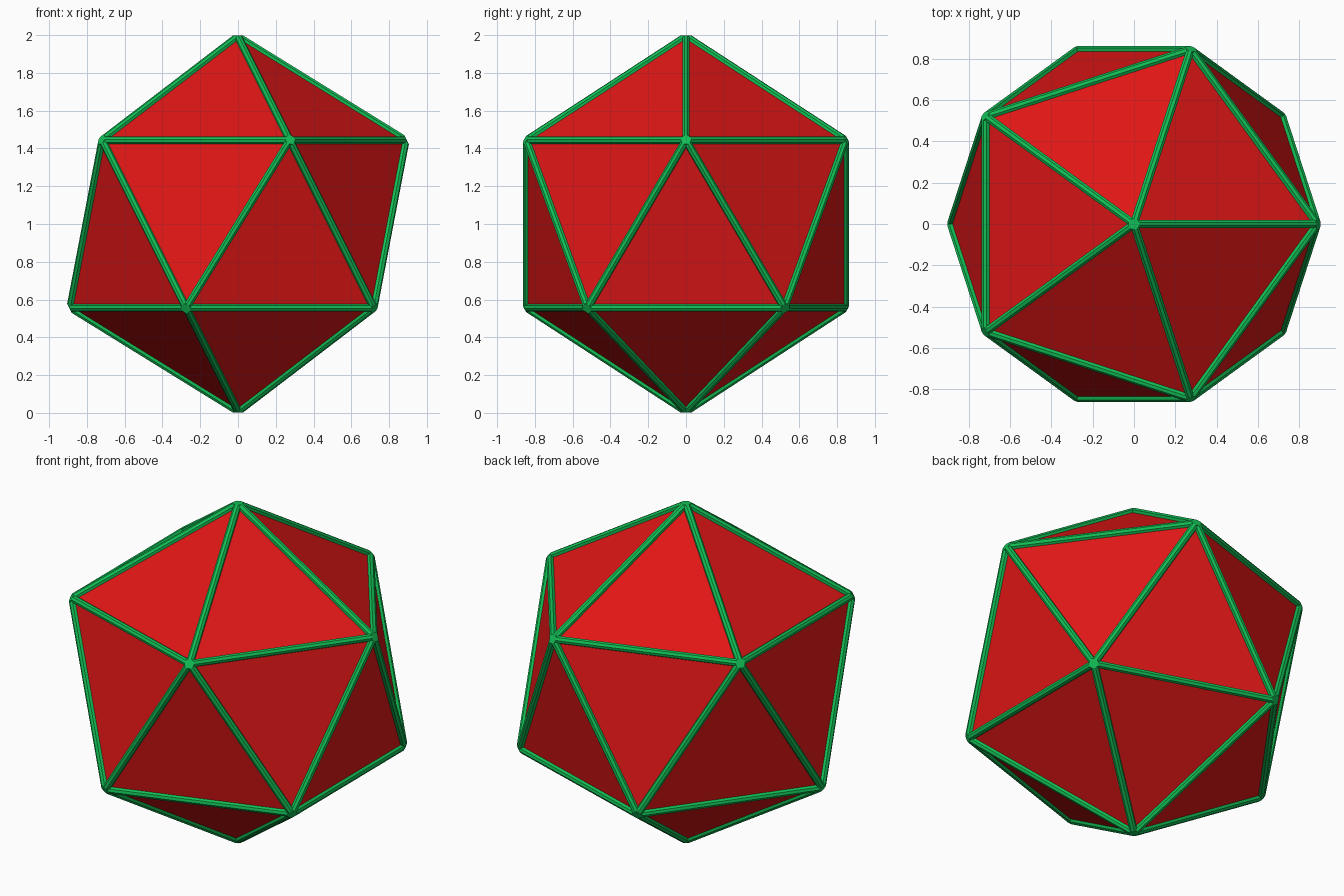
import bpy, bmesh, math
from mathutils import Vector

if "Cube" in bpy.data.objects:
    bpy.data.objects.remove(bpy.data.objects["Cube"])

R = 0.992        # distance from centre to each corner
ROD = 0.021      # radius of the edge rods
GAP = 0.019      # rods stop short of the corner, a joint fills in
SIDES = 8
CENTRE = Vector((0, 0, 1))


def material(name, color):
    m = bpy.data.materials.new(name)
    m.diffuse_color = color
    m.use_nodes = True
    m.node_tree.nodes["Principled BSDF"].inputs["Base Color"].default_value = m.diffuse_color
    return m


def make_object(name, bm, mat):
    mesh = bpy.data.meshes.new(name)
    bm.to_mesh(mesh)
    bm.free()
    mesh.materials.append(mat)
    ob = bpy.data.objects.new(name, mesh)
    ob.location = CENTRE
    bpy.context.collection.objects.link(ob)
    return ob


def hull(bm, points):
    verts = [bm.verts.new(p) for p in points]
    bmesh.ops.convex_hull(bm, input=verts)
    loose = [v for v in verts if v.is_valid and not v.link_faces]
    bmesh.ops.delete(bm, geom=loose, context='VERTS')


# Twenty-sided body, one corner straight up
body = bmesh.new()
bmesh.ops.create_icosphere(body, subdivisions=1, radius=R)
body.verts.ensure_lookup_table()
corners = [v.co.normalized() * R for v in body.verts]
edges = [(e.verts[0].index, e.verts[1].index) for e in body.edges]
make_object("body", body, material("red", (0.75, 0.008, 0.008, 1)))

# Rods along all edges
rods = bmesh.new()
rings_at = {i: [] for i in range(len(corners))}
for a, b in edges:
    along = (corners[b] - corners[a]).normalized()
    out = (corners[a] + corners[b]).normalized()
    side = along.cross(out)
    rod_points = []
    for i, base in ((a, corners[a] + along * GAP), (b, corners[b] - along * GAP)):
        ring = []
        for k in range(SIDES):
            t = math.tau * (k + 0.5) / SIDES
            ring.append(base + (out * math.cos(t) + side * math.sin(t)) * ROD)
        rings_at[i] += ring
        rod_points += ring
    hull(rods, rod_points)
green = material("green", (0.006, 0.52, 0.09, 1))
make_object("edge_rods", rods, green)

# Joints closing the rod ends at every corner
joints = bmesh.new()
for ring_points in rings_at.values():
    hull(joints, ring_points)
make_object("corner_joints", joints, green)
